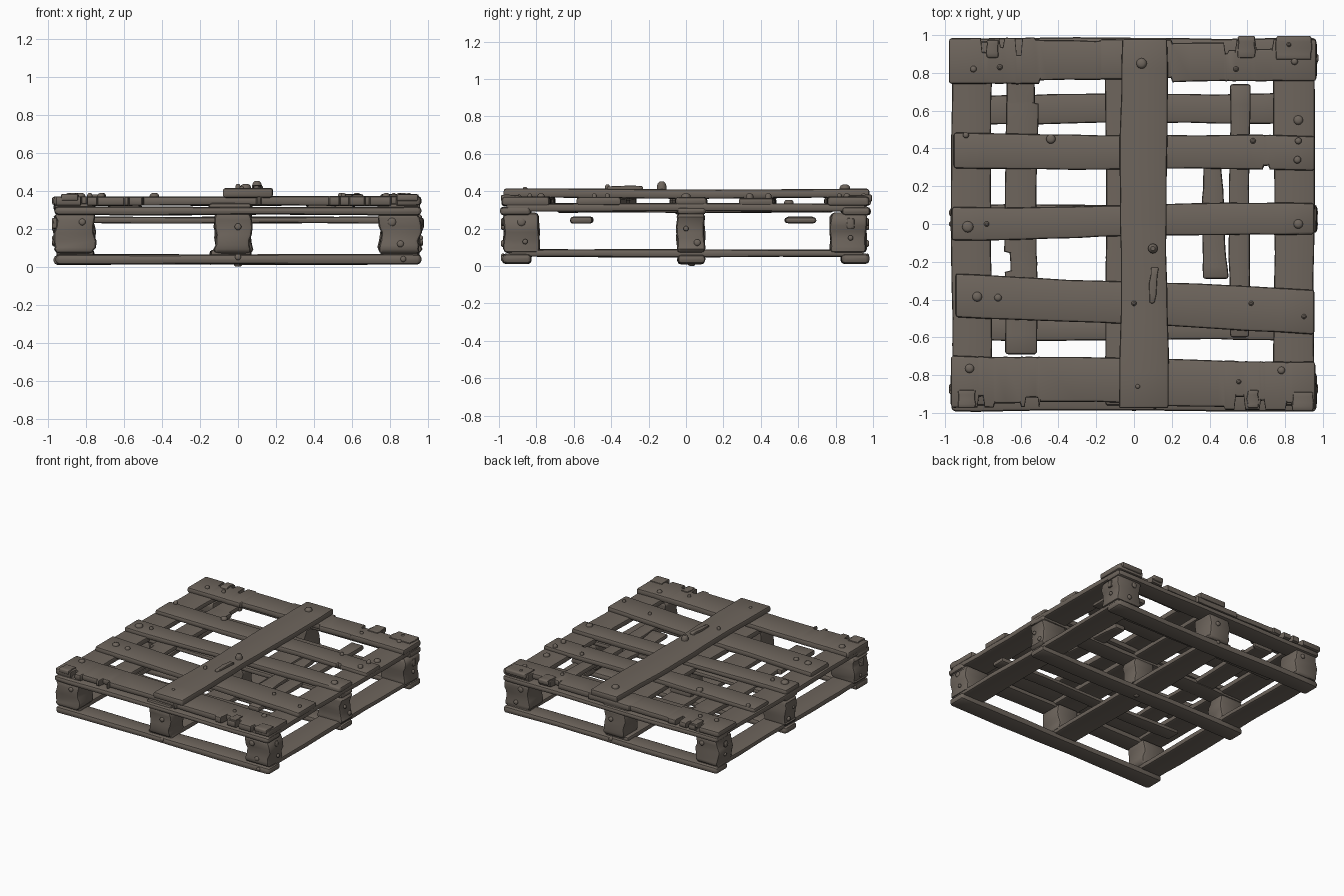
import bpy, math, random
from mathutils import Vector

random.seed(4)
wood = bpy.data.materials.new("weathered_brown_wood")
wood.diffuse_color = (0.155, 0.13, 0.108, 1)


def finish(name, verts, faces):
    me = bpy.data.meshes.new(name)
    me.from_pydata(verts, [], faces)
    me.materials.append(wood)
    ob = bpy.data.objects.new(name, me)
    bpy.context.collection.objects.link(ob)
    for o in bpy.context.selected_objects:
        o.select_set(False)
    ob.select_set(True)
    bpy.context.view_layer.objects.active = ob
    bpy.ops.object.mode_set(mode='EDIT')
    bpy.ops.mesh.select_all(action='SELECT')
    bpy.ops.mesh.normals_make_consistent(inside=False)
    bpy.ops.object.mode_set(mode='OBJECT')
    bpy.ops.object.shade_smooth_by_angle(angle=math.radians(38))
    return ob


def beam(name, axis, span, start, end, thick, r=0.014, jit=0.004, chips=(), steps=12):
    """Worn timber: rounded section lofted along an axis.
    start/end = (low, high) across the width at each end; each of start/end may differ.
    thick = (low, high); chips = (centre, width, depth, side)."""
    s, e = span
    ts = [(s, r), (s + 0.3 * r, 0.35 * r), (s + r, 0), (e - r, 0), (e - 0.3 * r, 0.35 * r), (e, r)]
    ts += [(s + (e - s) * (i + random.uniform(-.25, .25)) / steps, 0) for i in range(1, steps)]
    for c, w, d, side in chips:
        for k in (-1, 1):
            ts += [(c + k * (w / 2 + 0.004), 0), (c + k * (w / 2 - 0.004), 0)]
    ts.sort()
    ph = [random.uniform(0, 6.28) for _ in range(4)]
    verts, faces, n = [], [], 12
    for t, inset in ts:
        f = (t - s) / (e - s)
        a = start[0] + (end[0] - start[0]) * f + jit * math.sin(7 * f + ph[0]) + random.uniform(-jit, jit) * .6
        b = start[1] + (end[1] - start[1]) * f + jit * math.sin(8 * f + ph[1]) + random.uniform(-jit, jit) * .6
        c = thick[0] + 0.5 * jit * math.sin(9 * f + ph[2])
        d = thick[1] + 0.5 * jit * math.sin(6 * f + ph[3])
        for cc, w, dep, side in chips:
            if abs(t - cc) < w / 2:
                if side > 0:
                    b -= dep
                else:
                    a += dep
        a, b, c, d = a + inset, b - inset, c + inset, d - inset
        q = r if inset == 0 else r * 0.6
        q = min(q, (d - c) * 0.48)
        for k, (u, v) in enumerate(((b - q, d - q), (a + q, d - q), (a + q, c + q), (b - q, c + q))):
            for j in range(3):
                g = math.radians(90 * k + 45 * j)
                p, h = u + q * math.cos(g), v + q * math.sin(g)
                verts.append({'x': (t, p, h), 'y': (p, t, h), 'z': (p, h, t)}[axis])
    for i in range(len(ts) - 1):
        for j in range(n):
            m = (j + 1) % n
            faces.append((i * n + j, i * n + m, (i + 1) * n + m, (i + 1) * n + j))
    faces += [tuple(range(n)), tuple(range(len(verts) - n, len(verts)))]
    return finish(name, verts, faces)


def nail(loc, r=0.02, normal=(0, 0, 1), h=0.016):
    """Domed nail head pointing along normal."""
    rot = Vector(normal).to_track_quat('Z', 'Y')
    prof = [(1, -0.3), (1, 0.35), (0.8, 0.75), (0.45, 0.95)]
    n = 12
    vs = [rot @ Vector((r * p * math.cos(6.28319 * k / n), r * p * math.sin(6.28319 * k / n), h * z))
          + Vector(loc) for p, z in prof for k in range(n)]
    fs = [(i * n + k, i * n + (k + 1) % n, (i + 1) * n + (k + 1) % n, (i + 1) * n + k)
          for i in range(3) for k in range(n)]
    fs += [tuple(range(n)), tuple(range(3 * n, 4 * n))]
    finish("nail_head", vs, fs)


# nine support blocks
XS = ((-0.965, -0.755), (-0.12, 0.07), (0.745, 0.96))
YS = ((-0.975, -0.785), (-0.05, 0.1), (0.77, 0.965))
for xr in XS:
    for yr in YS:
        beam("support_block", 'z', (0.07, 0.285), xr, xr, yr, r=0.022, jit=0.008, steps=6)

# bottom frame: cross boards on the ground, runners resting on them
beam("bottom_front_board", 'x', (-0.96, 0.965), (-0.98, -0.83), (-0.98, -0.83), (0.012, 0.065), r=0.02)
beam("bottom_middle_board", 'x', (-0.97, 0.965), (-0.045, 0.1), (-0.045, 0.1), (0.01, 0.06), r=0.02)
beam("bottom_back_board", 'x', (-0.96, 0.965), (0.83, 0.975), (0.83, 0.975), (0.012, 0.065), r=0.02)
for a, b in ((-0.95, -0.76), (-0.145, 0.065), (0.755, 0.95)):
    beam("bottom_runner", 'y', (-0.95, 0.95), (a, b), (a, b), (0.048, 0.088), r=0.013)

# upper cross boards and stringers over the blocks
beam("upper_front_cross_board", 'x', (-0.965, 0.965), (-0.99, -0.83), (-0.99, -0.83), (0.272, 0.315), r=0.018)
beam("upper_middle_cross_board", 'x', (-0.965, 0.965), (-0.06, 0.1), (-0.05, 0.1), (0.275, 0.312), r=0.014)
beam("upper_back_cross_board", 'x', (-0.965, 0.965), (0.83, 0.985), (0.83, 0.985), (0.272, 0.315), r=0.018)
for a, b in ((-0.965, -0.755), (-0.15, 0.07), (0.74, 0.955)):
    beam("stringer", 'y', (-0.96, 0.965), (a, b), (a, b), (0.292, 0.335))

# loose inner slats beneath the deck
beam("left_inner_slat", 'y', (-0.69, 0.79), (-0.685, -0.515), (-0.68, -0.51), (0.285, 0.325),
     chips=((-0.2, 0.1, 0.03, -1), (0.7, 0.12, 0.02, 1)))
beam("right_inner_slat", 'y', (-0.6, 0.74), (0.505, 0.61), (0.505, 0.615), (0.285, 0.325))
beam("broken_short_slat", 'y', (-0.29, 0.34), (0.36, 0.5), (0.365, 0.46), (0.288, 0.326))
beam("low_back_brace", 'x', (-0.85, 0.85), (0.53, 0.68), (0.535, 0.695), (0.228, 0.262))
beam("low_front_brace", 'x', (-0.85, 0.85), (-0.615, -0.5), (-0.615, -0.5), (0.228, 0.262))

# deck boards, with split ends on the outer two
beam("deck_back_board", 'x', (-0.98, 0.965), (0.74, 0.985), (0.755, 0.975), (0.322, 0.37), chips=(
    (-0.79, 0.035, 0.075, 1), (-0.70, 0.02, 0.05, 1), (-0.61, 0.03, 0.09, 1), (-0.35, 0.35, 0.012, 1),
    (0.35, 0.3, 0.015, 1), (0.51, 0.06, 0.055, 1), (0.69, 0.09, 0.05, 1), (-0.15, 0.7, 0.022, -1)))
beam("deck_second_board", 'x', (-0.955, 0.958), (0.295, 0.48), (0.285, 0.465), (0.322, 0.366),
     chips=((0.7, 0.03, 0.02, -1),))
beam("deck_middle_board", 'x', (-0.965, 0.955), (-0.085, 0.085), (-0.05, 0.115), (0.322, 0.366))
beam("deck_fourth_board", 'x', (-0.945, 0.955), (-0.49, -0.265), (-0.58, -0.345), (0.322, 0.368))
beam("deck_front_board", 'x', (-0.97, 0.96), (-0.97, -0.695), (-0.985, -0.73), (0.322, 0.37), chips=(
    (-0.81, 0.03, 0.06, -1), (-0.67, 0.14, 0.02, -1), (-0.54, 0.07, 0.05, -1), (-0.2, 0.6, 0.03, -1),
    (0.3, 0.36, 0.015, -1), (0.56, 0.05, 0.07, -1), (0.68, 0.025, 0.05, -1), (0.82, 0.03, 0.035, -1)))

# long plank lying over the deck
beam("top_plank", 'y', (-0.975, 0.98), (-0.08, 0.18), (-0.065, 0.172), (0.362, 0.412), jit=0.006)
beam("plank_splinter", 'y', (-0.42, -0.23), (0.08, 0.11), (0.085, 0.13), (0.405, 0.428), r=0.006, steps=4)

# raised worn splinters at the board ends
for x0, x1, y0, y1 in ((-0.78, -0.72, 0.88, 0.975), (0.55, 0.64, 0.88, 0.995), (0.75, 0.94, 0.87, 0.995),
                       (-0.93, -0.84, -0.975, -0.88), (0.6, 0.66, -0.975, -0.88), (0.84, 0.95, -0.99, -0.89)):
    beam("raised_splinter", 'y', (y0, y1), (x0, x1), (x0, x1), (0.345, 0.38), r=0.008, jit=0.003, steps=4)

# corner chips on the side faces
for x, y in ((0.965, 0.88), (-0.965, -0.88)):
    beam("side_chip", 'y', (y - 0.02, y + 0.02), (x - 0.012, x + 0.012), (x - 0.012, x + 0.012),
         (0.2, 0.255), r=0.006, jit=0.002, steps=3)

# nail heads on the deck
for x, y, r in ((-0.85, 0.82, .017), (-0.71, 0.83, .015), (0.82, 0.95, .014), (0.85, 0.86, .018),
                (0.54, 0.82, .014), (-0.89, 0.47, .016), (-0.44, 0.45, .025), (0.63, 0.44, .015),
                (0.87, 0.44, .018), (0.865, 0.34, .02), (-0.88, -0.015, .03), (-0.78, 0, .014),
                (0.87, 0, .025), (-0.83, -0.385, .026), (-0.72, -0.39, .02), (0.62, -0.42, .013),
                (0.9, -0.49, .013), (-0.87, -0.765, .024), (0.78, -0.775, .02), (0.555, -0.835, .013)):
    nail((x, y, 0.368), r, h=0.02)
nail((0.87, 0.55, 0.335), 0.025, h=0.02)
for x, y, r, h in ((0.04, 0.85, .028, .025), (0.1, -0.13, .026, .042), (0.0, -0.42, .014, .026), (0.02, -0.86, .012, .012)):
    nail((x, y, 0.411), r, h=h)

# nail heads on the block sides, front/back then left/right
for s, yf in ((-1, -0.978), (1, 0.968)):
    for x, z, r in ((-0.82, 0.235, .018), (0, 0.21, .018), (0, 0.05, .016), (0.81, 0.235, .022),
                    (0.855, 0.12, .018), (0.87, 0.04, .015)):
        nail((x, yf, z), r, (0, s, 0), h=0.012)
for s, xf in ((1, 0.962), (-1, -0.967)):
    for y, z, r in ((0.87, 0.23, .025), (0.88, 0.15, .014), (-0.88, 0.235, .022), (-0.86, 0.13, .014),
                    (0, 0.2, .014), (0.06, 0.125, .018)):
        nail((xf, y, z), r, (s, 0, 0), h=0.012)
nail((0, 0.03, 0.012), 0.02, (0, 0, -1), h=0.0125)
